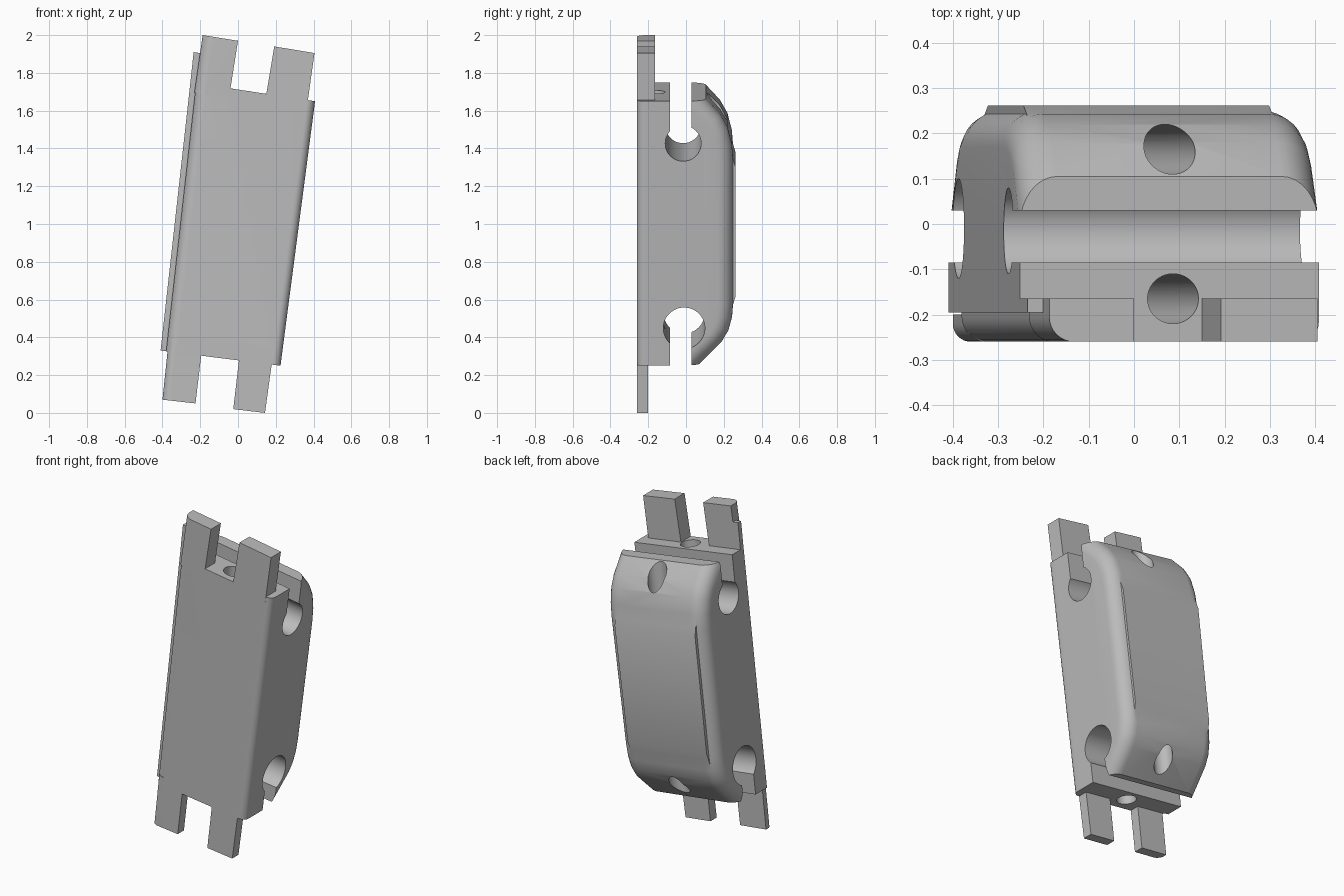
import bpy, bmesh, math
from mathutils import Vector

if "Cube" in bpy.data.objects:
    bpy.data.objects.remove(bpy.data.objects["Cube"])

W, H = 0.645, 1.41                       # block width and height before leaning
BL, BR = Vector((-0.41, 0.33)), Vector((0.225, 0.25))
TL, TR = Vector((-0.252, 1.75)), Vector((0.408, 1.65))

grey = bpy.data.materials.new("plain_grey")
grey.diffuse_color = (0.5, 0.5, 0.5, 1)
grey.use_nodes = True
grey.node_tree.nodes["Principled BSDF"].inputs["Base Color"].default_value = grey.diffuse_color


def lean(bm):
    """Map the upright block onto its leaning, slightly tapered outline."""
    for v in bm.verts:
        a, b = v.co.x / W + 0.5, v.co.z / H
        p = BL.lerp(BR, a).lerp(TL.lerp(TR, a), b)
        v.co = (p.x, v.co.y, p.y)


def prism(points, shift):
    """Extrude a closed 3D outline along shift."""
    bm = bmesh.new()
    face = bm.faces.new([bm.verts.new(p) for p in points])
    res = bmesh.ops.extrude_face_region(bm, geom=[face], use_keep_orig=True)
    for g in res["geom"]:
        if isinstance(g, bmesh.types.BMVert):
            g.co += Vector(shift)
    bmesh.ops.recalc_face_normals(bm, faces=bm.faces)
    return bm


def fillet(bm, test, radius, segments=8):
    edges = [e for e in bm.edges if test(e.verts[0].co, e.verts[1].co)]
    bmesh.ops.bevel(bm, geom=edges, offset=radius, segments=segments,
                    profile=0.5, affect='EDGES')


def finish(bm, name):
    bmesh.ops.recalc_face_normals(bm, faces=bm.faces)
    me = bpy.data.meshes.new(name)
    bm.to_mesh(me)
    bm.free()
    me.materials.append(grey)
    ob = bpy.data.objects.new(name, me)
    bpy.context.collection.objects.link(ob)
    return ob


def combine(target, tool, op):
    mod = target.modifiers.new(tool.name, 'BOOLEAN')
    mod.operation, mod.solver, mod.object = op, 'EXACT', tool
    bpy.context.view_layer.objects.active = target
    bpy.ops.object.modifier_apply(modifier=mod.name)
    bpy.data.objects.remove(tool)


def circle(n, r):
    return [(r * math.cos(2 * math.pi * i / n), r * math.sin(2 * math.pi * i / n))
            for i in range(n)]


# Main block: side profile with rounded chamfers at the back
profile = [(-0.195, 0), (0.07, 0), (0.19, 0.12), (0.225, 0.18), (0.244, 0.25), (0.25, 0.33),
           (0.25, H - 0.33), (0.243, H - 0.24), (0.22, H - 0.15), (0.18, H - 0.08),
           (0.105, H), (-0.195, H)]
bm = prism([(-W / 2, y, z) for y, z in profile], (W, 0, 0))
fillet(bm, lambda a, b: abs(a.x - b.x) < 1e-5 and a.y > 0.05 and b.y > 0.05, 0.08)
lean(bm)
body = finish(bm, "block_body")

# Front plate, stepped in on the left, with rounded front corners
bm = prism([(-W / 2 + 0.03, -0.26, 0), (W / 2, -0.26, 0),
            (W / 2, -0.15, 0), (-W / 2 + 0.03, -0.15, 0)], (0, 0, H))
fillet(bm, lambda a, b: abs(a.z - b.z) > 1 and a.y < -0.25 and a.x < 0, 0.055)
fillet(bm, lambda a, b: abs(a.z - b.z) > 1 and a.y < -0.25 and a.x > 0.3, 0.042)
lean(bm)
combine(body, finish(bm, "front_plate"), 'UNION')

# Raised back panel fading into the chamfers
panel = [(0.235, 0.27), (0.262, 0.36), (0.262, H - 0.36), (0.235, H - 0.27)]
bm = prism([(-0.275, y, z) for y, z in panel], (0.535, 0, 0))
lean(bm)
combine(body, finish(bm, "back_panel"), 'UNION')

# Tabs: root left, tip left, tip right, root right, then front/back y and corner radius
tabs = [
    ("upper_left_tab", (-0.224, 1.745), (-0.187, 2.0), (0.0, 1.97), (-0.04, 1.717), -0.26, -0.165, 0.055),
    ("upper_right_tab", (0.15, 1.689), (0.192, 1.94), (0.405, 1.905), (0.37, 1.656), -0.26, -0.165, 0),
    ("lower_left_tab", (-0.373, 0.326), (-0.40, 0.07), (-0.225, 0.05), (-0.195, 0.303), -0.26, -0.20, 0.04),
    ("lower_right_tab", (0.005, 0.278), (-0.025, 0.02), (0.143, 0.0), (0.178, 0.256), -0.26, -0.20, 0),
    ("side_ledge", (-0.252, 1.75), (-0.235, 1.91), (-0.20, 1.905), (-0.22, 1.745), -0.195, -0.165, 0),
]
for name, rl, tl, tr, rr, y0, y1, rad in tabs:
    rl, tl, tr, rr = map(Vector, (rl, tl, tr, rr))
    rl, rr = rl + (rl - tl) * 0.2, rr + (rr - tr) * 0.2    # sink the root into the block
    bm = prism([(p.x, y0, p.y) for p in (rl, tl, tr, rr)], (0, y1 - y0, 0))
    if rad:
        ends = (rl, tl)
        near = lambda c: c.y < y0 + 1e-4 and any((Vector((c.x, c.z)) - p).length < 1e-4 for p in ends)
        fillet(bm, lambda a, b: near(a) and near(b), rad)
    combine(body, finish(bm, name), 'UNION')

# Cross channels: a round bore opening through a slot at each end
for name, cy, cz, r, y0, end in (("upper", -0.015, H - 0.225, 0.095, -0.085, H + 0.2),
                                 ("lower", -0.01, 0.20, 0.11, -0.085, -0.2)):
    bm = prism([(-0.6, cy + a, cz + b) for a, b in circle(48, r)], (1.2, 0, 0))
    lean(bm)
    combine(body, finish(bm, name + "_bore"), 'DIFFERENCE')
    bm = prism([(-0.6, y0, cz), (-0.6, 0.03, cz), (-0.6, 0.03, end), (-0.6, y0, end)], (1.2, 0, 0))
    lean(bm)
    combine(body, finish(bm, name + "_slot"), 'DIFFERENCE')

# Long bolt holes through the front and back walls
for name, y in (("front", -0.165), ("back", 0.165)):
    bm = prism([(0.008 + a, y + b, -0.2) for a, b in circle(40, 0.055)], (0, 0, H + 0.4))
    lean(bm)
    combine(body, finish(bm, name + "_bolt_hole"), 'DIFFERENCE')

# Smooth the rounded surfaces, keep the hard edges
bpy.ops.object.select_all(action='DESELECT')
body.select_set(True)
bpy.context.view_layer.objects.active = body
bpy.ops.object.shade_smooth_by_angle(angle=math.radians(25))
